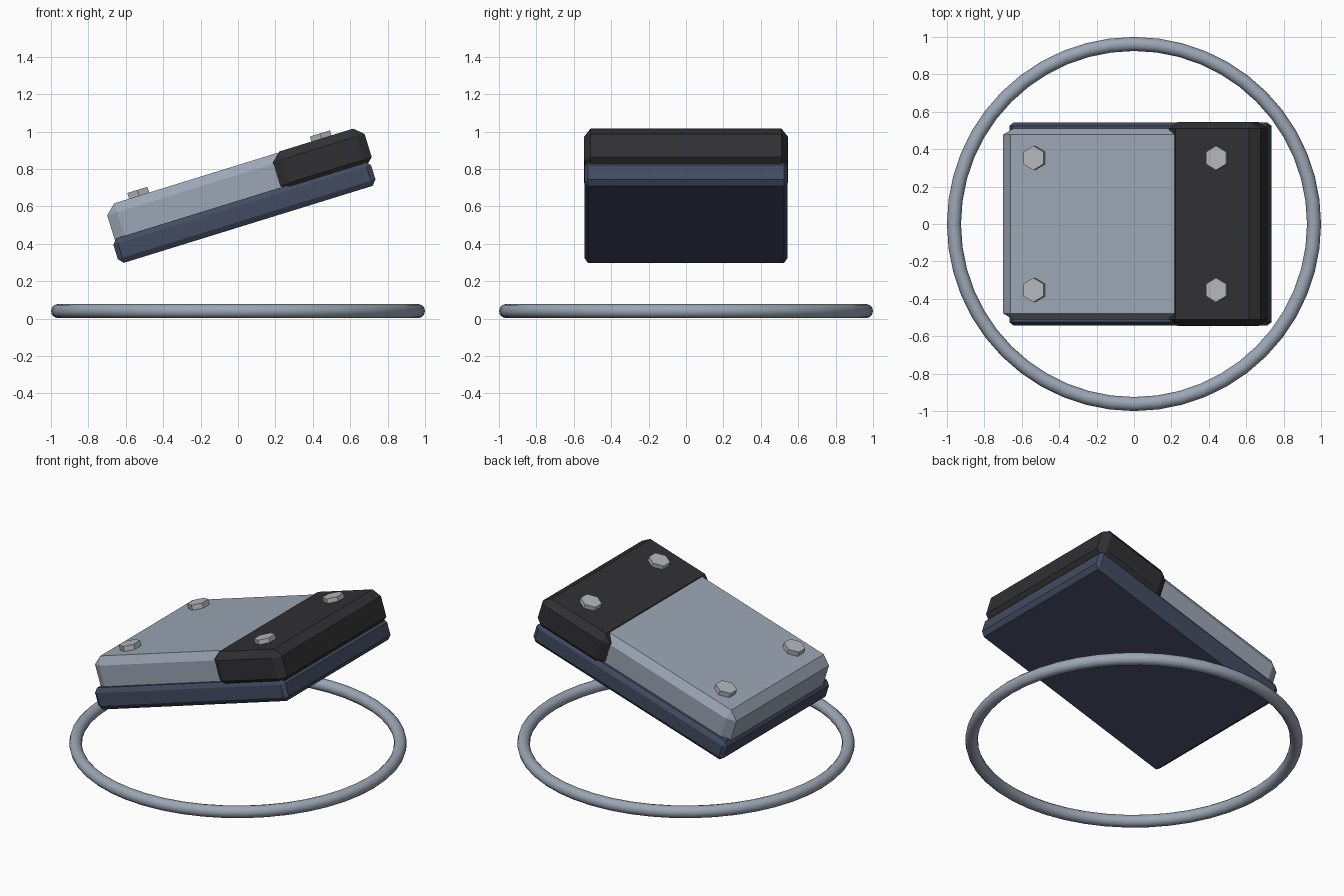
import bpy, bmesh
from mathutils import Matrix

if "Cube" in bpy.data.objects:
    bpy.data.objects.remove(bpy.data.objects["Cube"])

TILT = -0.3  # slab tilt about y


def material(name, rgb):
    m = bpy.data.materials.new(name)
    m.diffuse_color = (*rgb, 1)
    m.use_nodes = True
    m.node_tree.nodes["Principled BSDF"].inputs["Base Color"].default_value = m.diffuse_color
    return m


def make_object(name, bm, mat, tilt=TILT):
    bmesh.ops.recalc_face_normals(bm, faces=bm.faces[:])
    me = bpy.data.meshes.new(name)
    bm.to_mesh(me)
    bm.free()
    ob = bpy.data.objects.new(name, me)
    ob.rotation_euler = (0, tilt, 0)
    me.materials.append(mat)
    bpy.context.collection.objects.link(ob)
    return ob


def chamfered_box(name, x, y_half, z, chamfer, mat):
    """Box with x and z ranges and a separate chamfer size per axis."""
    bm = bmesh.new()
    half = ((x[1] - x[0]) / 2, y_half, (z[1] - z[0]) / 2)
    mid = ((x[1] + x[0]) / 2, 0, (z[1] + z[0]) / 2)
    for sx in (-1, 1):
        for sy in (-1, 1):
            for sz in (-1, 1):
                s = (sx, sy, sz)
                for full in range(3):
                    bm.verts.new([mid[i] + s[i] * (half[i] - (0 if i == full else chamfer[i]))
                                  for i in range(3)])
    bmesh.ops.convex_hull(bm, input=bm.verts[:])
    bmesh.ops.dissolve_limit(bm, angle_limit=0.01, verts=bm.verts[:], edges=bm.edges[:])
    return make_object(name, bm, mat)


navy = material("navy", (0.055, 0.07, 0.12))
black = material("black", (0.03, 0.03, 0.033))
steel = material("steel", (0.33, 0.38, 0.46))
bolt_grey = material("bolt_grey", (0.45, 0.48, 0.51))

# Tilted slab: navy backing, steel body, black end cap
chamfered_box("base_plate", (-0.52, 0.922), 0.543, (0.465, 0.602), (0.025, 0.018, 0.028), navy)
chamfered_box("body", (-0.505, 0.85), 0.51, (0.53, 0.784), (0.055, 0.032, 0.05), steel)
chamfered_box("end_cap", (0.425, 0.938), 0.545, (0.568, 0.788), (0.05, 0.034, 0.045), black)

# Hexagonal bolt heads
for end, x in (("low", -0.311), ("high", 0.711)):
    for side, y in (("front", -0.353), ("back", 0.353)):
        bm = bmesh.new()
        bmesh.ops.create_cone(bm, cap_ends=True, segments=6, radius1=0.065, radius2=0.065,
                              depth=0.06, matrix=Matrix.Translation((x, y, 0.786)))
        make_object(f"bolt_{end}_{side}", bm, bolt_grey)

# Floor ring
bpy.ops.mesh.primitive_torus_add(major_segments=48, minor_segments=12, major_radius=0.9625,
                                 minor_radius=0.0375, location=(0, 0, 0.04))
ring = bpy.context.object
ring.name = "ring"
ring.data.materials.append(steel)
bpy.ops.object.shade_smooth()
